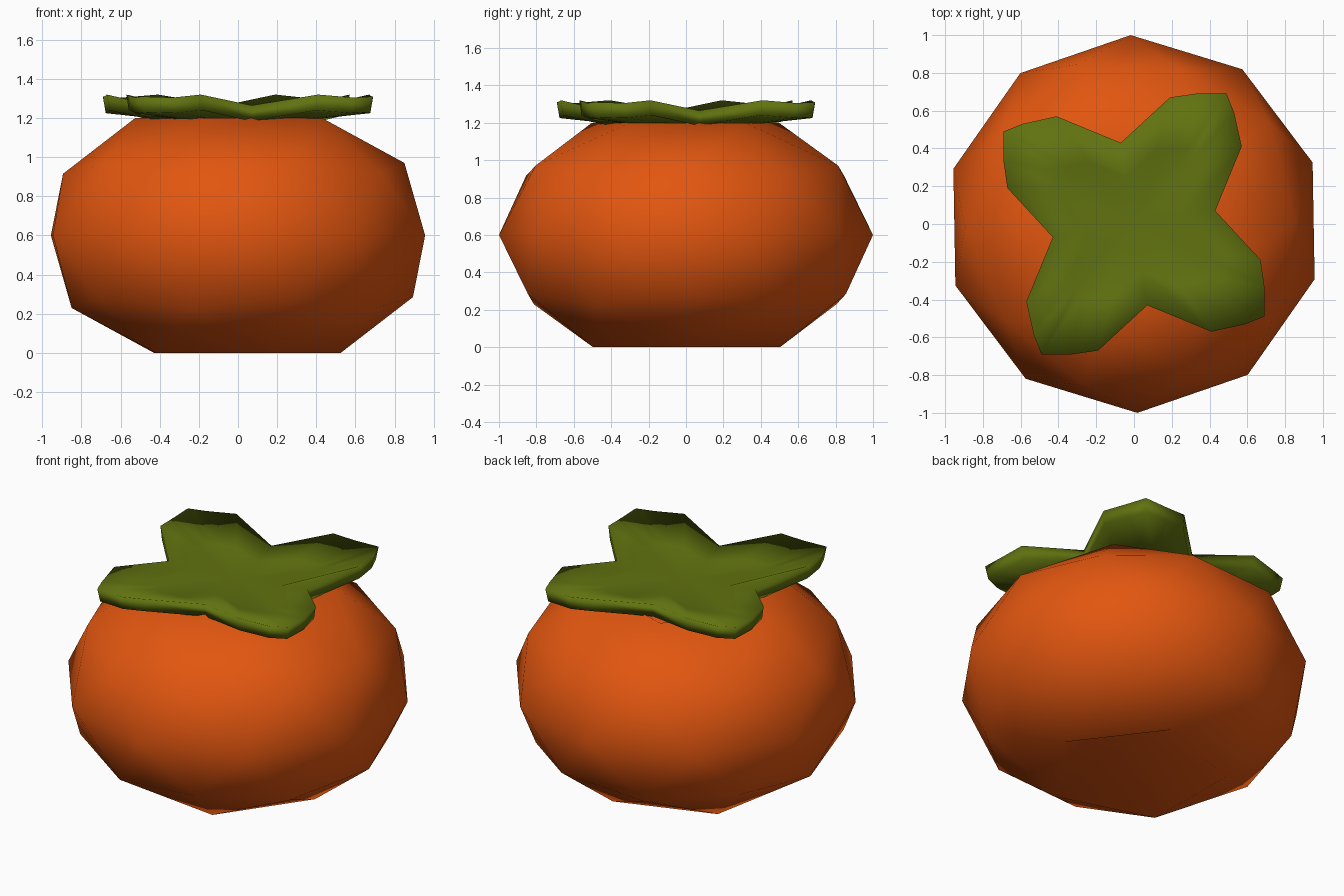
import bpy, bmesh, math
from mathutils import Matrix, Vector

cube = bpy.data.objects.get("Cube")
if cube:
    bpy.data.objects.remove(cube, do_unlink=True)


def make_material(name, rgb):
    mat = bpy.data.materials.new(name)
    mat.use_nodes = True
    colour = (*rgb, 1.0)
    mat.diffuse_color = colour
    bsdf = next(n for n in mat.node_tree.nodes if n.type == 'BSDF_PRINCIPLED')
    bsdf.inputs["Base Color"].default_value = colour
    return mat


def finish(bm, name, mat):
    bmesh.ops.recalc_face_normals(bm, faces=bm.faces)
    for face in bm.faces:
        face.smooth = True
    mesh = bpy.data.meshes.new(name)
    bm.to_mesh(mesh)
    bm.free()
    mesh.materials.append(mat)
    obj = bpy.data.objects.new(name, mesh)
    bpy.context.collection.objects.link(obj)
    return obj


orange = make_material("orange skin", (0.76, 0.093, 0.005))
green = make_material("leaf green", (0.12, 0.17, 0.005))

# Fruit: squashed low-poly ball with both poles pushed in as dimples
MIDDLE, SQUASH, DIMPLE = 0.6, 0.705, 0.36
bm = bmesh.new()
bmesh.ops.create_icosphere(bm, subdivisions=2, radius=1.0)
for v in bm.verts:
    pole = abs(v.co.z) > 0.95
    v.co.z = math.copysign(DIMPLE, v.co.z) if pole else v.co.z * SQUASH
turn = Matrix.Rotation(math.radians(181), 4, 'Z')
bmesh.ops.transform(bm, matrix=Matrix.Translation((0, 0, MIDDLE)) @ turn, verts=bm.verts)
finish(bm, "fruit", orange)

# Leaf cap: one leaf outline (x, y, top height), repeated four times around
LEAF = [(0.43, 0.07, 1.265), (0.57, 0.41, 1.32), (0.53, 0.59, 1.305),
        (0.49, 0.69, 1.31), (0.33, 0.69, 1.305), (0.19, 0.67, 1.32)]
outline = [Matrix.Rotation(k * math.pi / 2, 3, 'Z') @ Vector(p)
           for k in range(4) for p in LEAF]

bm = bmesh.new()


def ring(scale, height):
    return [bm.verts.new((p.x * scale, p.y * scale, height(p.z))) for p in outline]


def bridge(a, b):
    for i in range(len(a)):
        j = (i + 1) % len(a)
        bm.faces.new((a[i], a[j], b[j], b[i]))


def fan(a, z):
    centre = bm.verts.new((0, 0, z))
    for i in range(len(a)):
        bm.faces.new((a[i], a[(i + 1) % len(a)], centre))


rings = [ring(0.58, lambda z: 1.245), ring(1.0, lambda z: z),
         ring(0.98, lambda z: z - 0.08), ring(0.58, lambda z: 1.195)]
for upper, lower in zip(rings, rings[1:]):
    bridge(upper, lower)
fan(rings[0], 1.24)
fan(rings[-1], 1.19)
finish(bm, "leaf_cap", green)
